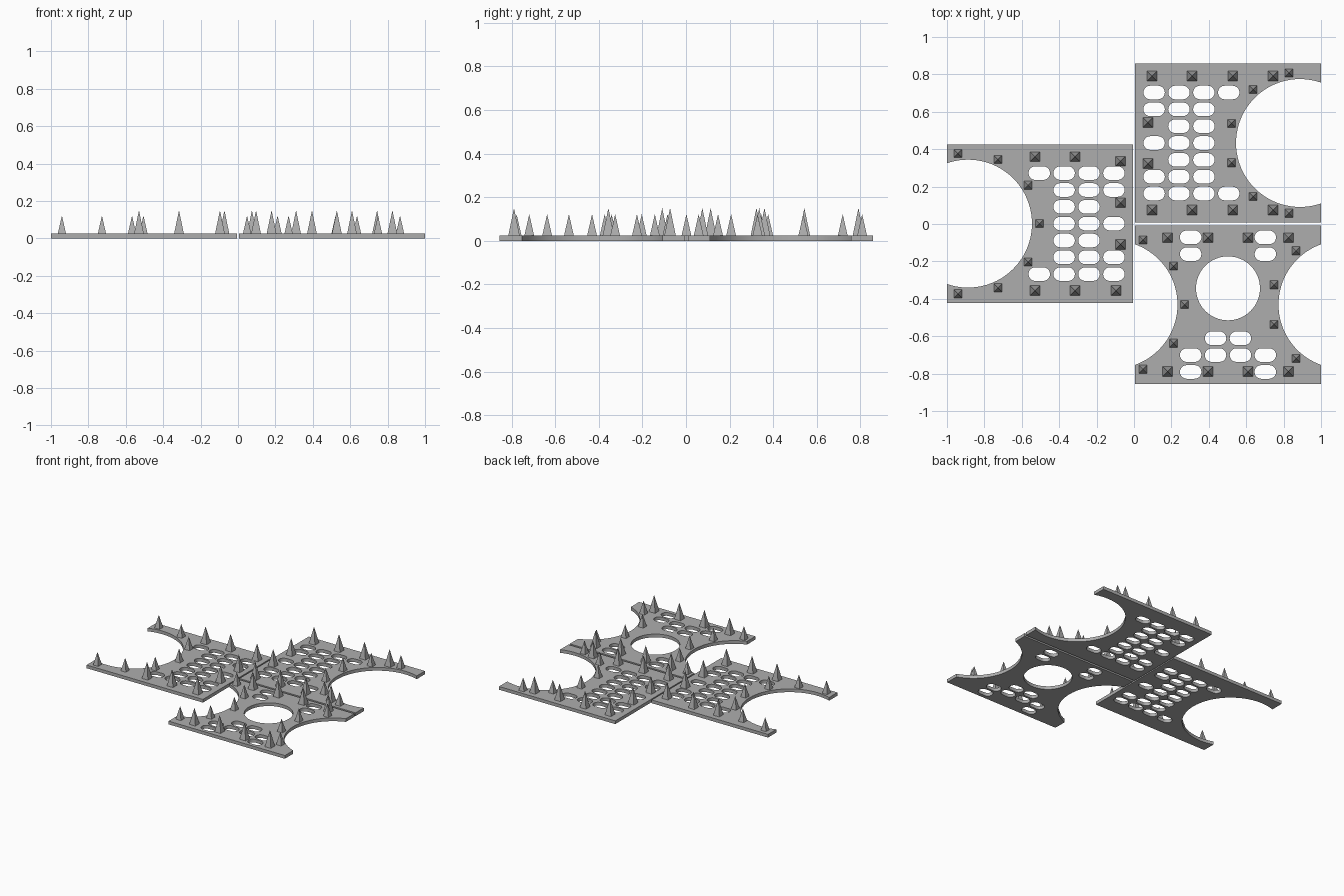
import bpy, bmesh, math
from mathutils import Matrix

if "Cube" in bpy.data.objects:
    bpy.data.objects.remove(bpy.data.objects["Cube"])

HW, HH, THICK = 0.4975, 0.424, 0.025     # half width, half depth, thickness
R_NOTCH = 0.342
PITCH_X, PITCH_Y = 0.133, 0.09

grey = bpy.data.materials.new("grey")
grey.diffuse_color = (0.42, 0.42, 0.42, 1)
grey.use_nodes = True
grey.node_tree.nodes["Principled BSDF"].inputs["Base Color"].default_value = grey.diffuse_color


def arc(cx, cy, r, a0, a1, n):
    return [(cx + r * math.cos(a0 + (a1 - a0) * i / n),
             cy + r * math.sin(a0 + (a1 - a0) * i / n)) for i in range(n + 1)]


def notch(cx):
    """Arc biting into the right edge, from top to bottom."""
    d = HW - cx
    a = math.atan2(math.sqrt(R_NOTCH ** 2 - d * d), d)
    return arc(cx, 0, R_NOTCH, a, 2 * math.pi - a, 48)


def slot(x, y, r=0.0365, h=0.021):
    q = math.pi / 2
    return arc(x + h, y, r, -q, q, 10) + arc(x - h, y, r, q, 3 * q, 10)


def mirrored(points):
    """Add the copy across the long axis for points off it."""
    return points + [(x, -y) for x, y in points if y]


def finish(name, bm, matrix):
    bmesh.ops.recalc_face_normals(bm, faces=bm.faces)
    mesh = bpy.data.meshes.new(name)
    bm.to_mesh(mesh)
    bm.free()
    mesh.materials.append(grey)
    obj = bpy.data.objects.new(name, mesh)
    obj.matrix_world = matrix
    bpy.context.collection.objects.link(obj)
    return obj


def plate(name, matrix, outline, holes):
    bm = bmesh.new()
    for loop in [outline] + holes:
        vs = [bm.verts.new((x, y, 0)) for x, y in loop]
        for i, v in enumerate(vs):
            bm.edges.new((v, vs[(i + 1) % len(vs)]))
    bmesh.ops.triangle_fill(bm, edges=bm.edges[:], use_beauty=True)
    top = bmesh.ops.extrude_face_region(bm, geom=bm.faces[:])["geom"]
    bmesh.ops.translate(bm, vec=(0, 0, THICK),
                        verts=[g for g in top if isinstance(g, bmesh.types.BMVert)])
    obj = finish(name, bm, matrix)
    bpy.ops.object.select_all(action='DESELECT')
    obj.select_set(True)
    bpy.context.view_layer.objects.active = obj
    bpy.ops.object.shade_smooth_by_angle(angle=math.radians(30))


def spikes(name, matrix, points, width, height):
    bm = bmesh.new()
    for x, y in points:
        bmesh.ops.create_cone(
            bm, cap_ends=True, segments=4, radius1=width / math.sqrt(2), radius2=0,
            depth=height,
            matrix=Matrix.Translation((x, y, THICK + height / 2))
            @ Matrix.Rotation(math.pi / 4, 4, 'Z'))
    bmesh.ops.remove_doubles(bm, verts=bm.verts, dist=1e-5)
    finish(name, bm, matrix)


def tile(name, matrix, outline, holes, large, small):
    plate(name + "_plate", matrix, outline, holes)
    spikes(name + "_large_spikes", matrix, large, 0.052, 0.125)
    spikes(name + "_small_spikes", matrix, small, 0.044, 0.097)


# Side tiles: one round bite and a grid of slots
side_outline = [(HW, HH), (-HW, HH), (-HW, -HH), (HW, -HH)] + notch(0.385)[::-1]
rows = {0: (0, 1, 2), 1: (1, 2), 2: (0, 1, 2), 3: (0, 1, 2, 3)}
side_slots = [slot(-0.395 + c * PITCH_X, r * PITCH_Y)
              for r in range(-3, 4) for c in rows[abs(r)]]

tile("back_right", Matrix.Translation((0.5025, 0.433, 0)), side_outline, side_slots,
     mirrored([(-0.406, 0.358), (-0.192, 0.358), (0.026, 0.358), (0.241, 0.358),
               (-0.428, 0.11)]),
     mirrored([(0.326, 0.375), (0.134, 0.286), (0.019, 0.105)]))

tile("left", Matrix.Translation((-0.5025, 0.002, 0)) @ Matrix.Rotation(math.pi, 4, 'Z'),
     side_outline, side_slots,
     mirrored([(0.027, 0.358), (-0.187, 0.358), (-0.43, 0.111)])
     + [(-0.43, -0.334), (-0.406, 0.358)],
     mirrored([(0.439, 0.375), (0.225, 0.343), (0.064, 0.205), (0.003, 0)]))

# Front tile: bites on both sides, a round window and a few slots
bite = notch(0.612)
front_outline = ([(HW, HH), (-HW, HH)] + [(-x, y) for x, y in bite]
                 + [(-HW, -HH), (HW, -HH)] + bite[::-1])
window = arc(0, 0.087, 0.171, 0, 2 * math.pi, 64)[:-1]
front_rows = {4: (0, 3), 3: (0, 3), -2: (1, 2), -3: (0, 1, 2, 3), -4: (0, 3)}
front_slots = [slot((c - 1.5) * PITCH_X, r * PITCH_Y)
               for r, cols in front_rows.items() for c in cols]

tile("front_right", Matrix.Translation((0.5025, -0.431, 0)), front_outline,
     [window] + front_slots,
     mirrored([(-0.323, 0.358), (-0.107, 0.358), (0.107, 0.358), (0.323, 0.358)]),
     mirrored([(-0.454, 0.346), (-0.291, 0.206), (-0.232, 0),
               (0.364, 0.288), (0.246, 0.106)]))
